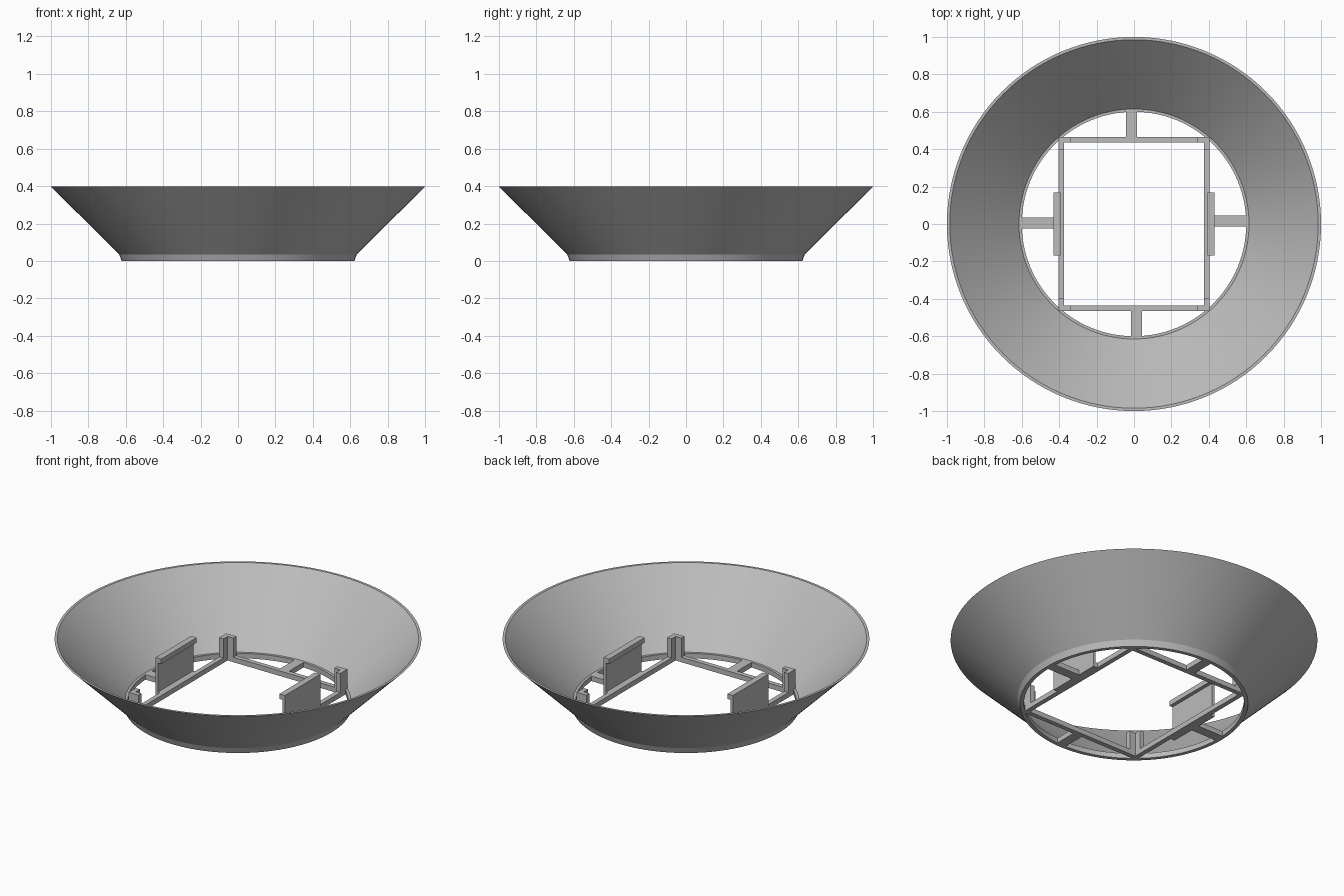
import bpy, bmesh, math
from mathutils import Vector

cube = bpy.data.objects.get("Cube")
if cube:
    bpy.data.objects.remove(cube, do_unlink=True)

GREY = (0.5, 0.5, 0.5, 1)
grey = bpy.data.materials.new("plain grey")
grey.use_nodes = True
grey.diffuse_color = GREY
grey.node_tree.nodes["Principled BSDF"].inputs["Base Color"].default_value = GREY


def add_object(name, bm):
    bmesh.ops.recalc_face_normals(bm, faces=bm.faces)
    mesh = bpy.data.meshes.new(name)
    bm.to_mesh(mesh)
    bm.free()
    mesh.materials.append(grey)
    obj = bpy.data.objects.new(name, mesh)
    bpy.context.collection.objects.link(obj)
    return obj


def extrude_outline(name, outline, z0, z1):
    bm = bmesh.new()
    face = bm.faces.new([bm.verts.new((x, y, z0)) for x, y in outline])
    result = bmesh.ops.extrude_face_region(bm, geom=[face])
    top = [v for v in result["geom"] if isinstance(v, bmesh.types.BMVert)]
    bmesh.ops.translate(bm, verts=top, vec=(0, 0, z1 - z0))
    return add_object(name, bm)


def box(name, x0, x1, y0, y1, z0, z1):
    return extrude_outline(name, [(x0, y0), (x1, y0), (x1, y1), (x0, y1)], z0, z1)


def lathe(name, profile, steps):
    bm = bmesh.new()
    verts = [bm.verts.new((r, 0, z)) for r, z in profile]
    edges = [bm.edges.new((a, b)) for a, b in zip(verts, verts[1:] + verts[:1])]
    bmesh.ops.spin(bm, geom=verts + edges, cent=(0, 0, 0), axis=(0, 0, 1),
                   angle=math.tau, steps=steps)
    bmesh.ops.remove_doubles(bm, verts=bm.verts, dist=0.0001)
    return add_object(name, bm)


# Flared shell with its narrow foot ring
shell = lathe("flared_shell", [(0.60, 0), (0.622, 0), (0.635, 0.035), (1.0, 0.397),
                               (0.985, 0.397), (0.615, 0.03), (0.60, 0.03)], 128)
bpy.context.view_layer.objects.active = shell
shell.select_set(True)
bpy.ops.object.shade_smooth_by_angle(angle=math.radians(15))
shell.select_set(False)

# Rectangular frame: outer half sizes, wall thickness and height
FX, FY, T, H = 0.403, 0.464, 0.028, 0.03
bm = bmesh.new()
rings = []
for inset in (0, T):
    for z in (0, H):
        x, y = FX - inset, FY - inset
        rings.append([bm.verts.new(p) for p in
                      ((-x, -y, z), (x, -y, z), (x, y, z), (-x, y, z))])
for a, b in ((0, 1), (1, 3), (3, 2), (2, 0)):
    for i in range(4):
        j = (i + 1) % 4
        bm.faces.new((rings[a][i], rings[a][j], rings[b][j], rings[b][i]))
add_object("base_frame", bm)

# L-shaped corner posts
LEG = 0.067
corner = [(0, 0), (LEG, 0), (LEG, T), (T, T), (T, LEG), (0, LEG)]
for sx, side in ((1, "left"), (-1, "right")):
    for sy, end in ((1, "back"), (-1, "front")):
        outline = [(sx * (FX - x), sy * (FY - y)) for x, y in corner]
        extrude_outline(f"{end}_{side}_post", outline, 0, 0.145)

# Spokes, each set a little off centre
box("back_spoke", -0.043, 0.016, FY - 0.01, 0.608, 0, H)
box("front_spoke", -0.016, 0.043, -0.608, 0.01 - FY, 0, H)
box("left_spoke", 0.42, 0.608, -0.014, 0.045, 0, H)
box("right_spoke", -0.608, -0.42, -0.023, 0.036, 0, H)

# Upright side clips with an inward lip, joined to the frame at the foot
clip = [(0.40, 0), (0.43, 0), (0.43, 0.235), (0.393, 0.235),
        (0.393, 0.205), (0.415, 0.205), (0.415, H), (0.40, H)]
for s, side in ((1, "left"), (-1, "right")):
    bm = bmesh.new()
    face = bm.faces.new([bm.verts.new((s * x, -0.169, z)) for x, z in clip])
    result = bmesh.ops.extrude_face_region(bm, geom=[face])
    moved = [v for v in result["geom"] if isinstance(v, bmesh.types.BMVert)]
    bmesh.ops.translate(bm, verts=moved, vec=Vector((0, 0.338, 0)))
    add_object(f"{side}_clip", bm)
